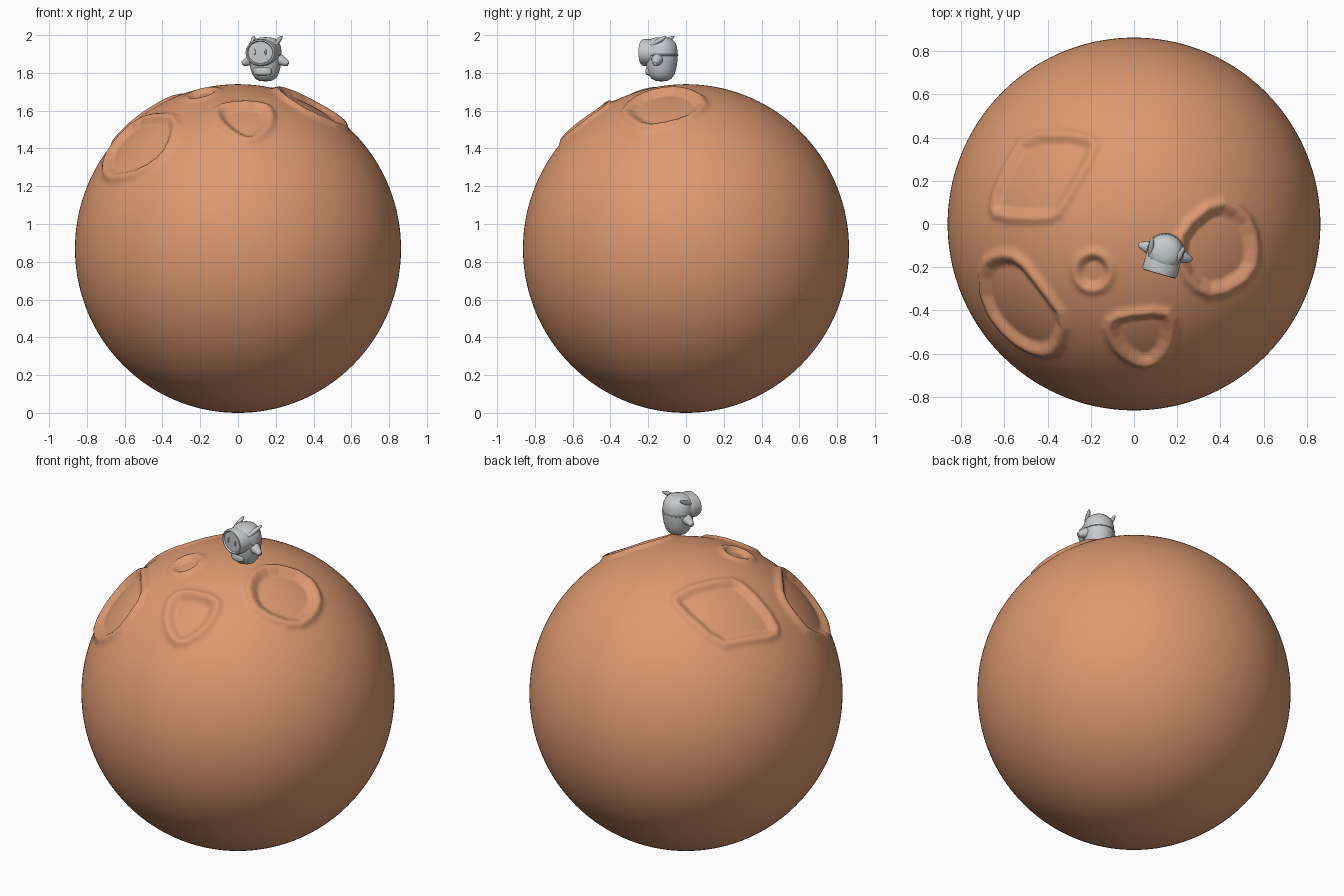
import bpy, bmesh, math
from mathutils import Vector, Matrix

if "Cube" in bpy.data.objects:
    bpy.data.objects.remove(bpy.data.objects["Cube"])

RX, RZ = 0.863, 0.870          # planet radii


def material(name, rgb):
    m = bpy.data.materials.new(name)
    m.diffuse_color = (*rgb, 1)
    m.use_nodes = True
    m.node_tree.nodes["Principled BSDF"].inputs["Base Color"].default_value = m.diffuse_color
    return m


ORANGE = material("terracotta", (0.72, 0.32, 0.165))
GREY = material("light grey", (0.58, 0.59, 0.60))


def finish(name, bm, mat, angle=40):
    me = bpy.data.meshes.new(name)
    bmesh.ops.recalc_face_normals(bm, faces=bm.faces)
    bm.to_mesh(me)
    bm.free()
    ob = bpy.data.objects.new(name, me)
    bpy.context.collection.objects.link(ob)
    me.materials.append(mat)
    bpy.ops.object.select_all(action='DESELECT')
    ob.select_set(True)
    bpy.context.view_layer.objects.active = ob
    bpy.ops.object.shade_smooth_by_angle(angle=math.radians(angle))
    return ob


# ---- planet with craters: rim crest outlines as seen from the top ----
circle = [(-0.19 + 0.085 * math.cos(a * math.pi / 6), -0.22 + 0.088 * math.sin(a * math.pi / 6)) for a in range(12)]
CRATERS = [  # outline, rim height, floor depth, wall width
    ([(-.50, .41), (-.21, .41), (-.17, .34), (-.33, .06), (-.40, .02), (-.63, .03), (-.66, .09), (-.58, .28)], .014, .014, .05),
    ([(-.70, -.19), (-.63, -.14), (-.53, -.15), (-.42, -.29), (-.31, -.44), (-.35, -.58), (-.44, -.60),
      (-.57, -.53), (-.69, -.37)], .018, .018, .055),
    (circle, .011, .015, .045),
    ([(-.125, -.46), (-.06, -.415), (.14, -.395), (.18, -.46), (.165, -.57), (.075, -.655), (-.02, -.63),
      (-.10, -.55)], .017, .018, .055),
    ([(.22, -.02), (.38, .11), (.51, .055), (.565, -.07), (.55, -.23), (.375, -.335), (.26, -.28),
      (.20, -.16)], .018, .018, .06),
]


def chaikin(pts):
    out = []
    for a, b in zip(pts, pts[1:] + pts[:1]):
        out += [a.lerp(b, .25), a.lerp(b, .75)]
    return out


class Crater:
    def __init__(self, outline, rim, depth, wall):
        self.rim, self.depth, self.wall = rim, depth, wall
        pts = [Vector((x, y, math.sqrt(RX * RX - x * x - y * y))) for x, y in outline]
        self.n = sum(pts, Vector()).normalized()
        self.u = self.n.orthogonal().normalized()
        self.v = self.n.cross(self.u)
        self.poly = chaikin([self.flat(p) for p in pts])
        self.reach = max(p.length for p in self.poly) + .08

    def flat(self, p):
        return Vector((p.dot(self.u), p.dot(self.v)))

    def height(self, p):
        if p.dot(self.n) < 0:
            return 0
        q = self.flat(p)
        if q.length > self.reach:
            return 0
        best, inside = 9, False
        for a, b in zip(self.poly, self.poly[1:] + self.poly[:1]):
            e = b - a
            t = max(0, min(1, (q - a).dot(e) / e.length_squared))
            best = min(best, (q - a - e * t).length)
            if (a.y > q.y) != (b.y > q.y) and q.x < a.x + (q.y - a.y) * e.x / e.y:
                inside = not inside
        if not inside:
            return self.rim * math.exp(-(best / .024) ** 2)
        t = min(1, best / self.wall)
        return self.rim - (self.rim + self.depth) * t * t * (3 - 2 * t)


craters = [Crater(*c) for c in CRATERS]
bm = bmesh.new()
bmesh.ops.create_uvsphere(bm, u_segments=360, v_segments=220, radius=1)
for v in bm.verts:
    # crowd the rings towards the cratered upper half
    t = math.acos(max(-1, min(1, v.co.z))) / math.pi
    th = math.pi * (0.5 * t + 0.5 * t ** 3)
    az = math.atan2(v.co.y, v.co.x)
    d = Vector((math.sin(th) * math.cos(az), math.sin(th) * math.sin(az), math.cos(th)))
    p = d * RX
    h = sum(c.height(p) for c in craters) if d.z > 0.1 else 0
    p += d * h
    v.co = (p.x, p.y, p.z * RZ / RX + RZ)
finish("planet", bm, ORANGE, 60)

# ---- little robot, modelled around its own axis then placed ----
PLACE = Matrix.Translation((0.145, -0.13, 0)) @ Matrix.Rotation(math.radians(-16), 4, 'Z')


def lathe(name, profile, matrix, steps=48, angle=40):
    bm = bmesh.new()
    vs = [bm.verts.new((r, 0, z)) for r, z in profile]
    es = [bm.edges.new(p) for p in zip(vs, vs[1:])]
    bmesh.ops.spin(bm, geom=vs + es, cent=(0, 0, 0), axis=(0, 0, 1), angle=2 * math.pi, steps=steps)
    bmesh.ops.remove_doubles(bm, verts=bm.verts, dist=1e-5)
    bm.transform(PLACE @ matrix)
    return finish(name, bm, GREY, angle)


def along(a, b):
    """Matrix at a with local z pointing to b."""
    a, b = Vector(a), Vector(b)
    return Matrix.Translation(a) @ (b - a).to_track_quat('Z', 'Y').to_matrix().to_4x4()


def scale(x, y, z):
    return Matrix.Diagonal((x, y, z, 1))


# egg-shaped body
lathe("body", [(0, 1.755), (.03, 1.757), (.052, 1.768), (.068, 1.79), (.078, 1.82), (.084, 1.86), (.086, 1.90),
               (.083, 1.935), (.073, 1.962), (.055, 1.98), (.03, 1.987), (0, 1.989)], Matrix())
# raised seam between body and head
lathe("head_seam", [(.084, 1.888), (.089, 1.891), (.089, 1.897), (.084, 1.90)], Matrix())
# forward helmet with recessed visor
face = Matrix.Translation((0, 0, 1.908)) @ Matrix.Rotation(math.radians(90), 4, 'X') @ scale(.083, .072, 1)
lathe("helmet", [(0, -.02), (.94, 0), (1, .03), (1, .09), (.95, .104), (.86, .106), (.80, .098), (0, .101)], face)
for s in (-1, 1):
    # eye slits
    eye = Matrix.Translation((s * .03, -.101, 1.91)) @ scale(.005, .004, .016)
    ball = [(math.sin(i * math.pi / 12), -math.cos(i * math.pi / 12)) for i in range(13)]
    lathe("eye", ball, eye, 16)
    # ears sweeping up and back
    a, b = Vector((s * .058, -.05, 1.937)), Vector((s * .077, .045, 1.992))
    m = along((a + b) / 2, b) @ scale(.013, .013, (b - a).length / 2 + .004)
    lathe("ear", ball, m, 20)
    # tapered arms
    lathe("arm", [(0, 0), (.031, 0), (.03, .012), (.016, .05), (.012, .058), (0, .062)],
          along((s * .072, 0, 1.872), (s * .13, 0, 1.846)), 24)
# chin plate
chin = Matrix.Translation((0, -.058, 1.809)) @ scale(.05, .025, .022)
lathe("chin_plate", [(0, -1), (.7, -.97), (.92, -.75), (1, -.4), (1, .4), (.92, .75), (.7, .97), (0, 1)], chin, 32)
